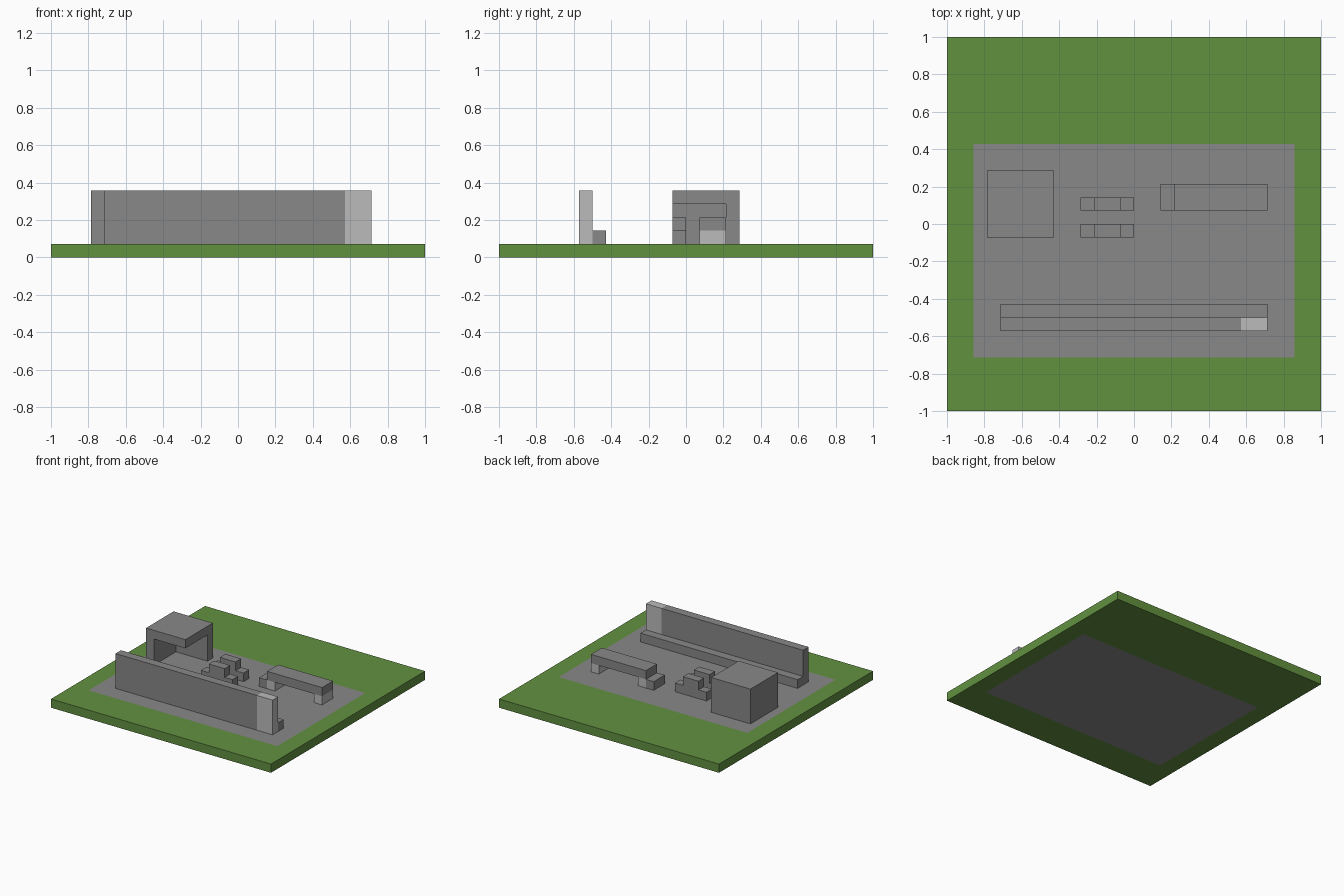
import bpy
import bmesh
from mathutils import Vector

U = 1 / 14  # one block unit

cube = bpy.data.objects.get("Cube")
if cube:
    bpy.data.objects.remove(cube, do_unlink=True)


def material(name, rgb):
    mat = bpy.data.materials.new(name)
    mat.use_nodes = True
    color = (*rgb, 1)
    mat.diffuse_color = color
    bsdf = mat.node_tree.nodes["Principled BSDF"]
    bsdf.inputs["Base Color"].default_value = color
    bsdf.inputs["Roughness"].default_value = 0.9
    return mat


GREEN = material("grass_green", (0.122, 0.283, 0.051))
GREY = material("stone_grey", (0.246, 0.246, 0.246))
LIGHT = material("pale_grey", (0.497, 0.497, 0.497))


def finish(name, bm, *mats):
    mesh = bpy.data.meshes.new(name)
    bm.to_mesh(mesh)
    bm.free()
    for mat in mats:
        mesh.materials.append(mat)
    obj = bpy.data.objects.new(name, mesh)
    bpy.context.collection.objects.link(obj)
    return obj


def box_mesh(lo, hi):
    """Box between two corners given in block units."""
    lo, hi = Vector(lo) * U, Vector(hi) * U
    bm = bmesh.new()
    bmesh.ops.create_cube(bm, size=1)
    for v in bm.verts:
        v.co = (lo + hi) / 2 + v.co * (hi - lo)
    return bm


def box(name, lo, hi, mat=GREY):
    return finish(name, box_mesh(lo, hi), mat)


def stepped(name, outline, y0, y1, mat=GREY):
    """Extrude an x-z outline, in block units, along y."""
    bm = bmesh.new()
    face = bm.faces.new([bm.verts.new((x * U, y0 * U, z * U)) for x, z in outline])
    side = bmesh.ops.extrude_face_region(bm, geom=[face])
    for v in side["geom"]:
        if isinstance(v, bmesh.types.BMVert):
            v.co.y = y1 * U
    bmesh.ops.recalc_face_normals(bm, faces=bm.faces)
    return finish(name, bm, mat)


# Ground slab: grass with a paved rectangle cut into its top and underside
bm = box_mesh((-14, -14, 0), (14, 14, 1))
for axis, cut in (("x", -12), ("x", 12), ("y", -10), ("y", 6)):
    normal = Vector((axis == "x", axis == "y", 0))
    bmesh.ops.bisect_plane(bm, geom=bm.verts[:] + bm.edges[:] + bm.faces[:],
                           plane_co=normal * cut * U, plane_no=normal)
for f in bm.faces:
    c = f.calc_center_median() / U
    f.material_index = int(abs(c.x) < 12 and -10 < c.y < 6 and abs(f.normal.z) > 0.5)
finish("ground_slab", bm, GREEN, GREY)

# Long wall with a pale end and a low bench behind it
box("long_wall", (-10, -8, 1), (8, -7, 5))
box("wall_end", (8, -8, 1), (10, -7, 5), LIGHT)
box("wall_bench", (-10, -7, 1), (10, -6, 2))

# Shelter, open at the front and on its left side
box("shelter_roof", (-11, -1, 4), (-6, 4, 5))
box("shelter_side_wall", (-11, -1, 1), (-10, 4, 4))
box("shelter_back_wall", (-10, 3, 1), (-6, 4, 4))

# Two small stepped blocks
steps = [(-4, 1), (0, 1), (0, 2), (-1, 2), (-1, 3), (-3, 3), (-3, 2), (-4, 2)]
for name, y in (("front_stepped_block", -1), ("back_stepped_block", 1)):
    stepped(name, steps, y, y + 1)

# Table on pale legs with a low seat at its end
box("table_top", (3, 1, 2), (10, 3, 3))
for name, x in (("right_table_leg", 3), ("left_table_leg", 9)):
    box(name, (x, 1, 1), (x + 1, 3, 2), LIGHT)
box("table_end_seat", (2, 1, 1), (3, 3, 2))
